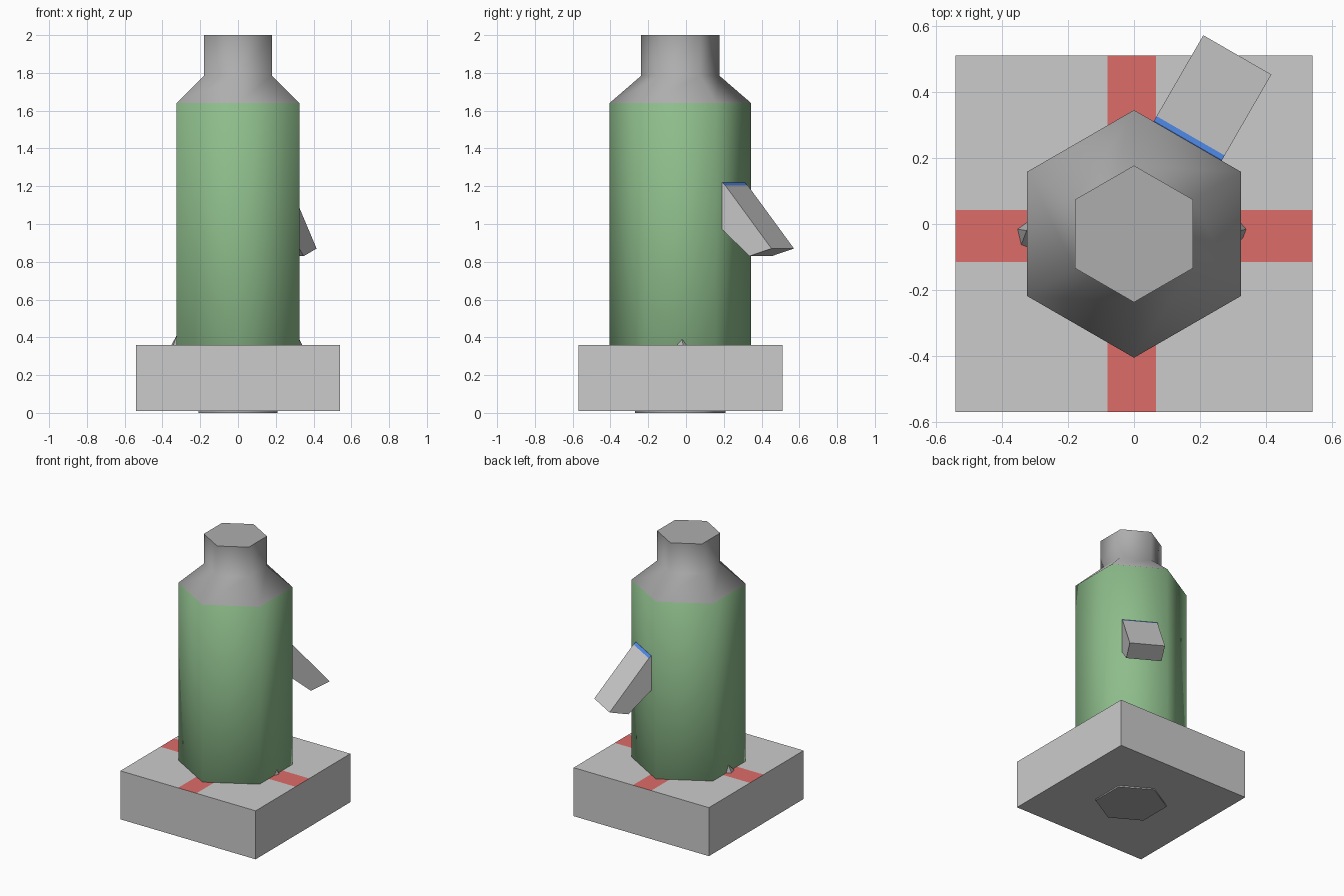
import bpy, bmesh, math
from mathutils import Vector

if "Cube" in bpy.data.objects:
    bpy.data.objects.remove(bpy.data.objects["Cube"])

CY = -0.03  # common axis of base and body in y


def material(name, rgb):
    m = bpy.data.materials.new(name)
    m.diffuse_color = (*rgb, 1)
    m.use_nodes = True
    m.node_tree.nodes["Principled BSDF"].inputs["Base Color"].default_value = m.diffuse_color
    return m


GREY = material("grey", (0.42, 0.42, 0.42))
LIGHT = material("light_grey", (0.7, 0.7, 0.7))
GREEN = material("green", (0.27, 0.51, 0.26))
RED = material("red", (0.72, 0.15, 0.14))
BLUE = material("blue", (0.08, 0.25, 0.8))


def finish(bm, name, mats):
    bmesh.ops.recalc_face_normals(bm, faces=bm.faces[:])
    me = bpy.data.meshes.new(name)
    bm.to_mesh(me)
    bm.free()
    for m in mats:
        me.materials.append(m)
    ob = bpy.data.objects.new(name, me)
    bpy.context.collection.objects.link(ob)
    return ob


# base slab, top cut into a grid so the cross can be coloured
bm = bmesh.new()
bmesh.ops.create_cube(bm, size=1)
for v in bm.verts:
    v.co = Vector((v.co.x * 1.08, v.co.y * 1.08 + CY, v.co.z * 0.35 + 0.185))
X_BAND, Y_BAND = (-0.08, 0.067), (-0.115, 0.042)
for axis, band in (((1, 0, 0), X_BAND), ((0, 1, 0), Y_BAND)):
    for d in band:
        bmesh.ops.bisect_plane(bm, geom=bm.verts[:] + bm.edges[:] + bm.faces[:],
                               plane_co=Vector(axis) * d, plane_no=axis)
bm.normal_update()
for f in bm.faces:
    c = f.calc_center_median()
    in_cross = X_BAND[0] < c.x < X_BAND[1] or Y_BAND[0] < c.y < Y_BAND[1]
    f.material_index = int(f.normal.z > 0.9 and in_cross)
finish(bm, "base_slab", [LIGHT, RED])

# hexagonal bottle body: foot, green wall, shoulder and neck
bm = bmesh.new()
profile = [(0, 0.24), (0.1, 0.24), (0.25, 0.375), (1.64, 0.375), (1.785, 0.207), (2.0, 0.207)]
rings = []
for z, r in profile:
    angles = [math.radians(30 + 60 * i) for i in range(6)]
    rings.append([bm.verts.new((r * math.cos(a), CY + r * math.sin(a), z)) for a in angles])
for k in range(len(rings) - 1):
    for i in range(6):
        j = (i + 1) % 6
        f = bm.faces.new((rings[k][i], rings[k][j], rings[k + 1][j], rings[k + 1][i]))
        f.material_index = int(k == 2)
bm.faces.new(rings[0])
bm.faces.new(rings[-1])
body = finish(bm, "bottle_body", [GREY, GREEN])
bpy.context.view_layer.objects.active = body
body.select_set(True)
bpy.ops.object.shade_smooth_by_angle(angle=math.radians(65))

# slanted spout: profile (distance from axis, height) swept sideways
n, t = Vector((0.5, 0.866, 0)), Vector((0.866, -0.5, 0))
side = [(0.315, 1.22), (0.326, 1.22), (0.343, 1.205), (0.626, 0.87), (0.49, 0.83), (0.315, 0.98)]
bm = bmesh.new()
loops = [[bm.verts.new(n * d + t * w + Vector((0, CY, z))) for d, z in side]
         for w in (-0.119, 0.119)]
for lp in loops:
    bm.faces.new(lp)
for i in range(len(side)):
    j = (i + 1) % len(side)
    f = bm.faces.new((loops[0][i], loops[0][j], loops[1][j], loops[1][i]))
    f.material_index = int(i < 2)
finish(bm, "spout", [LIGHT, BLUE])

# small stubs poking out at the foot of the body
for name, s, out, top, back in (("stub_left", -1, 0.355, 0.41, -0.075),
                                ("stub_right", 1, 0.342, 0.39, -0.055)):
    bm = bmesh.new()
    pts = [(0.32, 0.01, 0.355), (0.32, back, 0.355), (0.325, -0.02, top),
           (out, -0.015, 0.355), (out - 0.012, back + 0.008, 0.355)]
    for x, y, z in pts:
        bm.verts.new((s * x, y, z))
    bmesh.ops.convex_hull(bm, input=bm.verts[:])
    finish(bm, name, [GREY])
